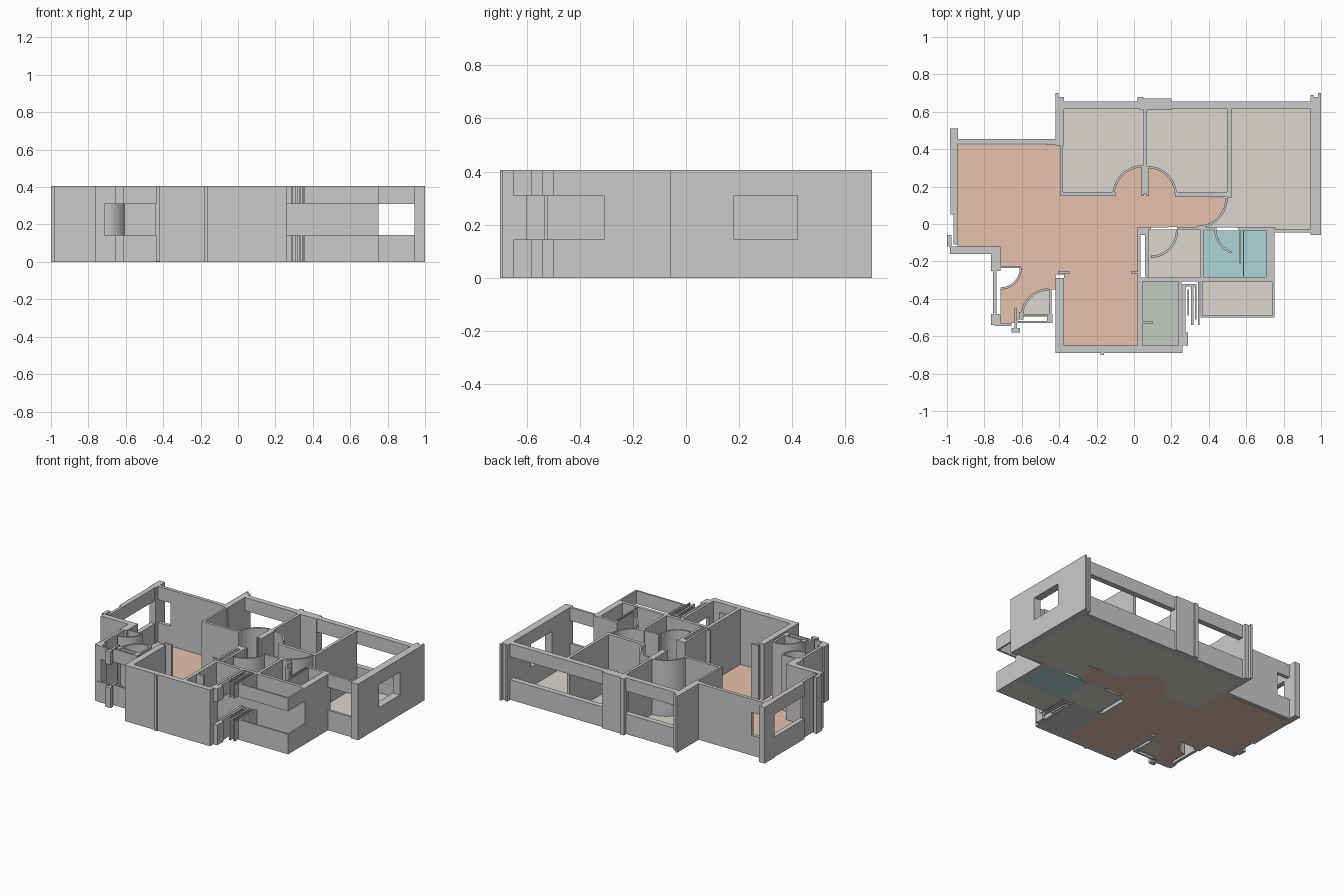
import bpy, bmesh
from math import sin, cos, radians

H, SILL, HEAD, FLOOR = 0.405, 0.145, 0.31, 0.004


def finish(name, bm, color=None):
    bmesh.ops.recalc_face_normals(bm, faces=bm.faces)
    me = bpy.data.meshes.new(name)
    bm.to_mesh(me)
    bm.free()
    ob = bpy.data.objects.new(name, me)
    bpy.context.collection.objects.link(ob)
    if color:
        mat = bpy.data.materials.new(name + "_colour")
        mat.diffuse_color = (*color, 1)
        me.materials.append(mat)
    return ob


def prism(bm, pts, z0, z1):
    face = bm.faces.new([bm.verts.new((x, y, z0)) for x, y in pts])
    top = bmesh.ops.extrude_face_region(bm, geom=[face])["geom"]
    bmesh.ops.translate(bm, vec=(0, 0, z1 - z0),
                        verts=[v for v in top if isinstance(v, bmesh.types.BMVert)])


def rect(x0, x1, y0, y1):
    return [(x0, y0), (x1, y0), (x1, y1), (x0, y1)]


def arc(cx, cy, r, a0, a1, n=10):
    return [(cx + r * cos(radians(a0 + (a1 - a0) * i / n)),
             cy + r * sin(radians(a0 + (a1 - a0) * i / n))) for i in range(n + 1)]


def walls(name, solid, windowed=()):
    """Solid walls run full height; windowed ones have only sill and head bands."""
    bm = bmesh.new()
    for r in solid:
        prism(bm, rect(*r), 0, H)
    for r in windowed:
        prism(bm, rect(*r), 0, SILL)
        prism(bm, rect(*r), HEAD, H)
    finish(name, bm)


def floor(name, outlines, color):
    bm = bmesh.new()
    for pts in outlines:
        prism(bm, pts, 0, FLOOR)
    finish(name, bm, color)


# Living room outer walls
walls("living_room_walls", [
    (-.985, -.94, .40, .51), (-.965, -.945, -.11, .05), (-1, -.975, -.12, -.06),
    (-.84, -.43, .43, .455), (-.47, -.41, .425, .455),
    (-.985, -.715, -.16, -.12)],
    [(-.98, -.945, .05, .40), (-.94, -.84, .43, .455)])

# Bedroom outer walls
walls("bedroom_outer_walls", [
    (-.42, -.375, .42, .68), (-.42, -.405, .68, .70), (-.395, -.380, .15, .42),
    (.03, .20, .61, .65), (.02, .20, .65, .67), (.02, .05, .67, .68),
    (.945, 1, .61, .68), (.985, 1, .68, .70), (.945, .96, .68, .69),
    (.945, 1, .42, .61), (.945, 1, -.06, .18)],
    [(-.375, .03, .615, .655), (.20, .945, .615, .655),
     (.945, 1, .18, .42), (.75, .945, -.045, -.028)])

# Walls between the bedrooms and the corridor
walls("bedroom_partitions", [
    (-.395, -.10, .15, .17), (.05, .07, .16, .615), (.04, .052, .15, .31),
    (.068, .08, .15, .31), (.22, .51, .145, .17), (.498, .52, .14, .615)])

# Bathroom walls
walls("bathroom_walls", [
    (.02, .09, -.03, -.015), (.23, .44, -.03, -.015), (.56, .75, -.035, -.015),
    (.02, .035, -.28, -.03), (.06, .078, -.28, -.03), (.035, .06, -.06, -.03),
    (.355, .375, -.29, -.03), (.02, .75, -.308, -.285),
    (.705, .75, -.30, -.035), (.565, .572, -.21, -.035), (.582, .589, -.28, -.035)])

# Kitchen and dining walls
walls("kitchen_walls", [
    (-.42, -.375, -.69, -.29), (-.405, -.345, -.265, -.25),
    (-.42, .26, -.69, -.65), (-.18, -.16, -.70, -.69),
    (.02, .045, -.65, -.285), (-.015, .02, -.265, -.255),
    (.045, .10, -.535, -.52), (.235, .26, -.65, -.60)],
    [(.238, .255, -.60, -.308), (.26, .275, -.65, -.32),
     (.275, .29, -.65, -.58), (.26, .335, -.335, -.32),
     (.285, .293, -.49, -.35), (.305, .318, -.54, -.335),
     (.326, .335, -.51, -.335), (.342, .35, -.54, -.31)])

# Balcony parapet and beam
walls("balcony_rails", [],
      [(.355, .75, -.50, -.488), (.738, .75, -.488, -.308), (.355, .367, -.488, -.308)])

# Entry lobby walls
walls("entry_walls", [
    (-.765, -.715, -.25, -.12), (-.755, -.735, -.50, -.25), (-.765, -.715, -.54, -.48),
    (-.715, -.605, -.235, -.225), (-.455, -.44, -.49, -.35), (-.60, -.45, -.49, -.48)],
    [(-.745, -.655, -.545, -.53), (-.655, -.61, -.58, -.555), (-.64, -.45, -.53, -.518),
     (-.64, -.625, -.555, -.45), (-.615, -.59, -.51, -.47), (-.465, -.435, -.53, -.48)])

# Curved door sweeps: centre, radius, start and end angle
DOORS = [(.05, .15, .16, 90, 180), (.07, .15, .155, 0, 90), (.34, .14, .155, 270, 360),
         (.09, -.035, .14, 270, 360), (.565, -.03, .13, 180, 250),
         (-.715, -.235, .11, 270, 360), (-.455, -.495, .145, 90, 180)]
bm = bmesh.new()
for cx, cy, r, a0, a1 in DOORS:
    prism(bm, arc(cx, cy, r + .006, a0, a1) + arc(cx, cy, r - .006, a1, a0), 0, H)
finish("door_sweeps", bm)

# Floors
floor("living_floor", [
    [(-.945, .425), (-.395, .425), (-.395, .15)]
    + arc(.05, .15, .16, 180, 90) + arc(.07, .15, .155, 90, 0)
    + arc(.34, .14, .155, 360, 270)
    + [(.02, -.02), (.02, -.65), (-.375, -.65), (-.375, -.27), (-.42, -.27), (-.42, -.35)]
    + arc(-.455, -.495, .145, 90, 180)
    + [(-.64, -.53), (-.715, -.53)]
    + arc(-.715, -.235, .11, 270, 360)
    + [(-.715, -.232), (-.715, -.12), (-.945, -.12)]], (.79, .54, .42))
floor("bedroom_floors", [
    [(-.38, .16), (-.38, .615), (.05, .615)] + arc(.05, .15, .16, 90, 180),
    [(.07, .615), (.50, .615), (.50, .16)] + arc(.07, .15, .155, 0, 90),
    [(.52, .615), (.945, .615), (.945, -.03)]
    + arc(.34, .14, .155, 270, 360) + [(.52, .14)]], (.71, .68, .62))
floor("service_floors", [
    rect(.078, .355, -.285, -.03), rect(.36, .745, -.495, -.308),
    arc(-.455, -.495, .145, 90, 180) + [(-.455, -.495)]], (.71, .68, .62))
floor("shower_floor", [rect(.375, .705, -.285, -.035)], (.43, .67, .68))
floor("kitchen_floor", [rect(.045, .238, -.65, -.308)], (.56, .59, .55))
